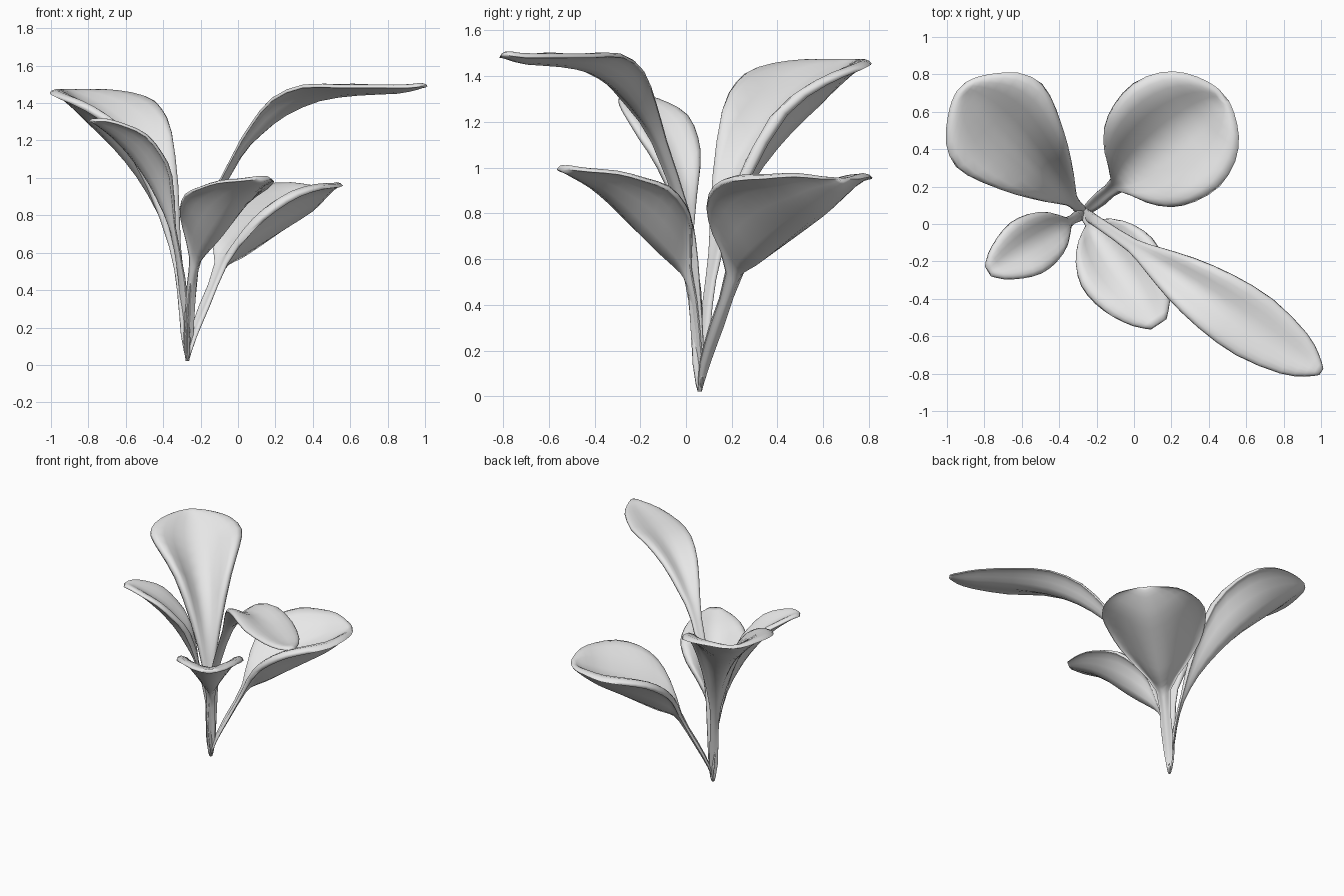
import bpy
import bmesh
from math import radians, cos, sin, pi
from mathutils import Vector

default_cube = bpy.data.objects.get("Cube")
if default_cube:
    bpy.data.objects.remove(default_cube, do_unlink=True)

# One plain grey for the whole plant
grey = bpy.data.materials.new("plain grey")
grey.use_nodes = True
colour = (0.8, 0.8, 0.8, 1)
grey.diffuse_color = colour
grey.node_tree.nodes["Principled BSDF"].inputs["Base Color"].default_value = colour

ROOT = Vector((-0.27, 0.06, 0.0))   # point where all stems meet
UP = Vector((0, 0, 1))
COLUMNS = 12                        # faces across a blade
STEPS = 2                           # rings per station


def catmull_rom(before, start, end, after, t):
    """Smooth curve between two stations."""
    return 0.5 * (2 * start + (end - before) * t
                  + (2 * before - 5 * start + 4 * end - after) * t ** 2
                  + (3 * start - before - 3 * end + after) * t ** 3)


def resample(stations):
    """Insert rings between the given stations."""
    points = [Vector(s) / 100 for s in stations]
    padded = [points[0]] + points + [points[-1]]
    rings = []
    for i in range(len(points) - 1):
        for step in range(STEPS):
            rings.append(catmull_rom(*padded[i:i + 4], step / STEPS))
    return rings + [points[-1]]


def make_leaf(name, heading, stations):
    """Sweep a cupped, fleshy cross-section along a rising midrib.

    Each station, in hundredths: reach, height, half width, edge lift.
    """
    angle = radians(heading)
    outward = Vector((cos(angle), sin(angle), 0))
    sideways = Vector((-sin(angle), cos(angle), 0))
    rings = resample(stations)
    bm = bmesh.new()
    loops = []
    for i, (reach, height, half_width, lift) in enumerate(rings):
        # Direction square to the midrib, for the fleshy thickness
        slope = rings[min(i + 1, len(rings) - 1)] - rings[max(i - 1, 0)]
        inward = (UP * slope[0] - outward * slope[1]).normalized()
        body = min(0.03 + 0.25 * lift, 0.7 * half_width)
        under, upper = [], []
        for column in range(COLUMNS + 1):
            turn = pi * (column / COLUMNS - 0.5)
            u = sin(turn)
            place = ROOT + outward * reach + sideways * u * half_width
            place.z = height + lift * u * u * (3 - 2 * abs(u))
            under.append(bm.verts.new(place))
            if 0 < column < COLUMNS:
                upper.append(bm.verts.new(place + inward * body * cos(turn)))
        loops.append(under + upper[::-1])
    for low, high in zip(loops, loops[1:]):
        for a in range(len(low)):
            b = (a + 1) % len(low)
            bm.faces.new((low[a], high[a], high[b], low[b]))
    bm.faces.new(loops[0])
    bm.faces.new(loops[-1])
    bmesh.ops.recalc_face_normals(bm, faces=bm.faces)
    mesh = bpy.data.meshes.new(name)
    bm.to_mesh(mesh)
    bm.free()
    mesh.materials.append(grey)
    leaf = bpy.data.objects.new(name, mesh)
    bpy.context.collection.objects.link(leaf)
    bpy.ops.object.select_all(action="DESELECT")
    leaf.select_set(True)
    bpy.context.view_layer.objects.active = leaf
    bpy.ops.object.shade_smooth_by_angle(angle=radians(120))


# Broad tall leaf, tapering evenly down to its stem
make_leaf("back_right_leaf", 134, [
    (0, 2, 1, 0), (2, 15, 3, 1), (5, 38, 3, 2), (10, 58, 4, 5),
    (20, 78, 11, 17), (34, 96, 20, 27), (50, 112, 28, 24), (65, 124, 32, 18),
    (78, 134, 27, 11), (87, 140, 17, 6), (92, 144, 9, 2), (94, 146, 3, 0)])

# Round low leaf on a distinct stem
make_leaf("back_left_leaf", 40, [
    (0, 2, 1, 0), (4, 13, 3, 2), (12, 28, 4, 3), (24, 49, 5, 5),
    (30, 54, 18, 17), (38, 57, 28, 25), (50, 63, 34, 27), (65, 71, 36, 23),
    (80, 79, 31, 16), (90, 86, 22, 10), (96, 91, 11, 4), (98, 94, 4, 1)])

# Small leaf
make_leaf("right_leaf", 211.5, [
    (0, 2, 1, 0), (1, 13, 3, 1), (4, 45, 3, 1), (10, 70, 3, 4),
    (18, 87, 11, 13), (26, 100, 15, 12), (36, 112, 16, 10), (46, 121, 13, 6),
    (55, 127, 8, 3), (60, 130, 3, 0)])

# Short oval leaf at the front
make_leaf("front_leaf", -56, [
    (0, 2, 1, 0), (1, 13, 3, 1), (4, 40, 3, 2), (8, 51, 4, 6),
    (13, 56, 12, 17), (21, 62, 19, 20), (32, 71, 23, 19), (44, 82, 22, 12),
    (55, 90, 18, 7), (65, 95, 12, 3), (72, 98, 5, 1)])

# Long arching leaf
make_leaf("front_left_leaf", -33.8, [
    (0, 2, 1, 0), (1, 13, 3, 1), (6, 58, 3, 1), (12, 78, 3, 1),
    (32, 109, 4, 2), (46, 122, 8, 5), (63, 133, 13, 8), (85, 141, 17, 7),
    (110, 144, 18, 4), (135, 145, 13, 3), (147, 147, 7, 1), (153, 149, 2, 0)])
